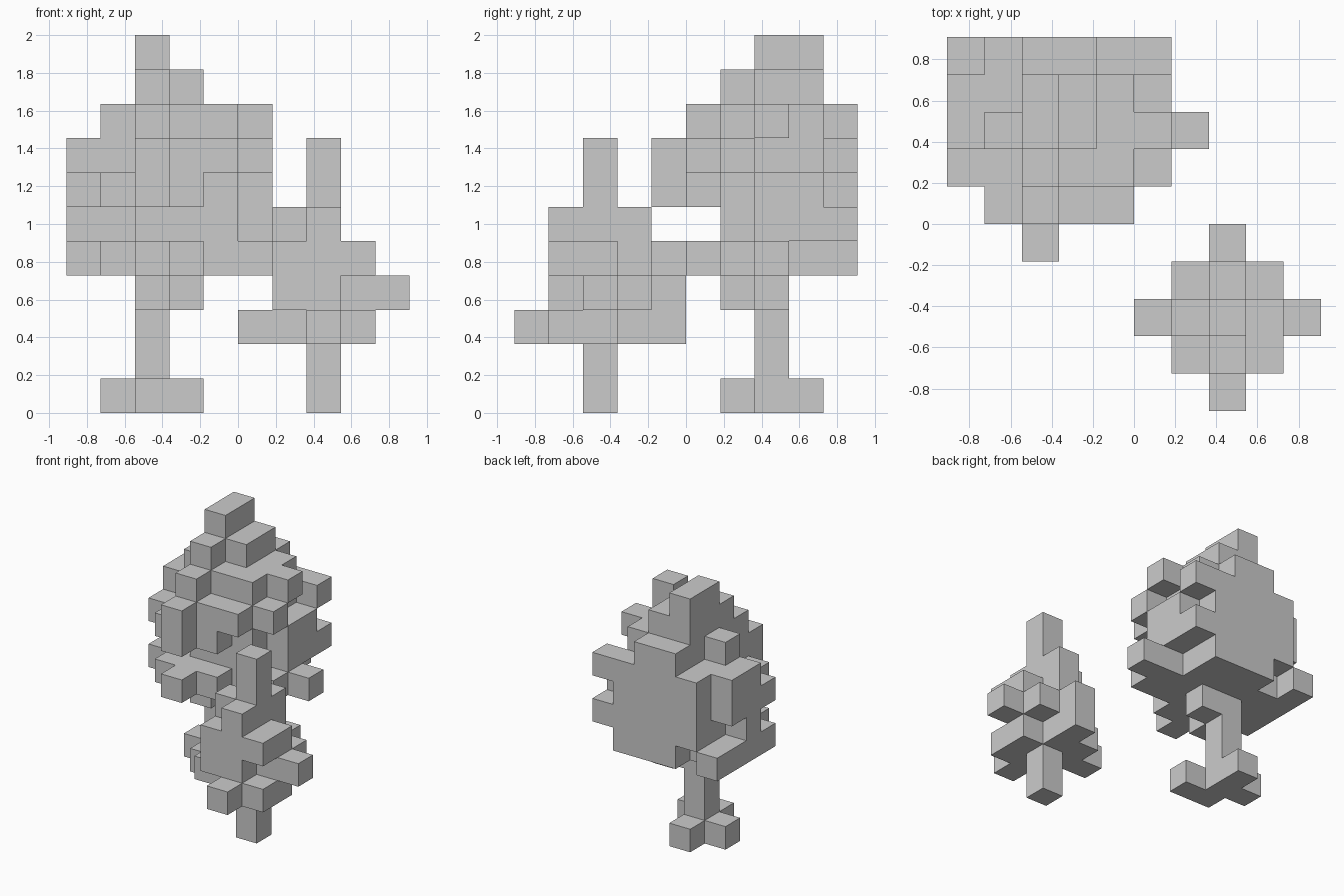
import bpy, bmesh
from mathutils import Vector

if "Cube" in bpy.data.objects:
    bpy.data.objects.remove(bpy.data.objects["Cube"])

S = 2 / 11                       # block size
ORIGIN = Vector((-5 * S, -5 * S, 0))


def span(a):
    return range(a[0], a[1] + 1) if isinstance(a, tuple) else (a,)


def box(i, j, k):
    """Set of block cells; each argument is one index or an inclusive (first, last)."""
    return {(x, y, z) for x in span(i) for y in span(j) for z in span(k)}


DIRS = [(1, 0, 0), (-1, 0, 0), (0, 1, 0), (0, -1, 0), (0, 0, 1), (0, 0, -1)]


def build(name, cells, tree):
    """Skin the outside of a group of blocks, leaving out faces buried in the tree."""
    bm = bmesh.new()
    for c in cells:
        for d in DIRS:
            if tuple(a + b for a, b in zip(c, d)) in tree:
                continue
            n = Vector(d)
            u = Vector((d[1], d[2], d[0]))
            v = n.cross(u)
            mid = Vector(c) + Vector((.5, .5, .5)) + n * .5
            bm.faces.new([bm.verts.new(ORIGIN + S * (mid + u * a * .5 + v * b * .5))
                          for a, b in ((-1, -1), (1, -1), (1, 1), (-1, 1))])
    bmesh.ops.remove_doubles(bm, verts=bm.verts, dist=1e-4)
    me = bpy.data.meshes.new(name)
    bm.to_mesh(me)
    bm.free()
    bpy.context.collection.objects.link(bpy.data.objects.new(name, me))


# Large tree: trunk with roots and branch stubs
big_trunk = box(2, 7, (0, 3))
big_trunk |= box((2, 3), 6, 0) | box(1, 7, 0) | box(2, 8, 0)
big_trunk |= box(2, 6, 3) | box(3, 7, 3)

# Large tree: main leaf mass and stepped top
big = box((1, 4), (6, 8), (4, 7)) | box((2, 4), (6, 8), 8)
big |= box(2, (6, 8), 9) | box(3, (7, 8), 9) | box(2, (7, 8), 10)
big -= box(1, 6, 5) | box(1, 6, 7)
# back leaves
big |= box((2, 4), 9, (4, 7)) | box((2, 3), 9, 8) | box(1, 9, (5, 7))
# left leaves
big |= box(0, 7, (4, 7)) | box(0, (6, 9), 4) | box(0, 6, 6) | box(0, 8, (6, 7))
big |= box(1, 7, 8)
# front leaves
big |= box((1, 3), 5, 4) | box(2, 4, 4) | box((1, 3), 5, 6)
big |= box((2, 4), 5, 7) | box(2, 5, 8) | box(2, 4, (6, 7))
# right leaves
big |= box(5, (6, 7), 4) | box(6, 7, 4) | box(5, (7, 8), (5, 6))
big |= box(5, 9, 5) | box(5, 9, 7) | box(5, 6, 7) | box(5, 7, 8)

# Small tree: trunk, leaf mass, spire
small_trunk = box(7, 2, (0, 1))
small = box(7, 2, (2, 7)) | box(7, (1, 3), (2, 5)) | box(6, 2, (2, 5))
small |= box(8, 2, (2, 4)) | box(6, 1, (3, 4)) | box(6, 3, 2)
small |= box(8, 1, 2) | box(8, 1, 4) | box(8, 3, 3)
# single leaf blocks sticking out on each side
small |= box(7, 0, 2) | box(7, 4, (2, 3)) | box(5, 2, 2) | box(9, 2, 3)

for label, trunk, leaves in (("large", big_trunk, big), ("small", small_trunk, small)):
    build(label + "_tree_trunk", trunk, trunk | leaves)
    build(label + "_tree_leaves", leaves, trunk | leaves)
